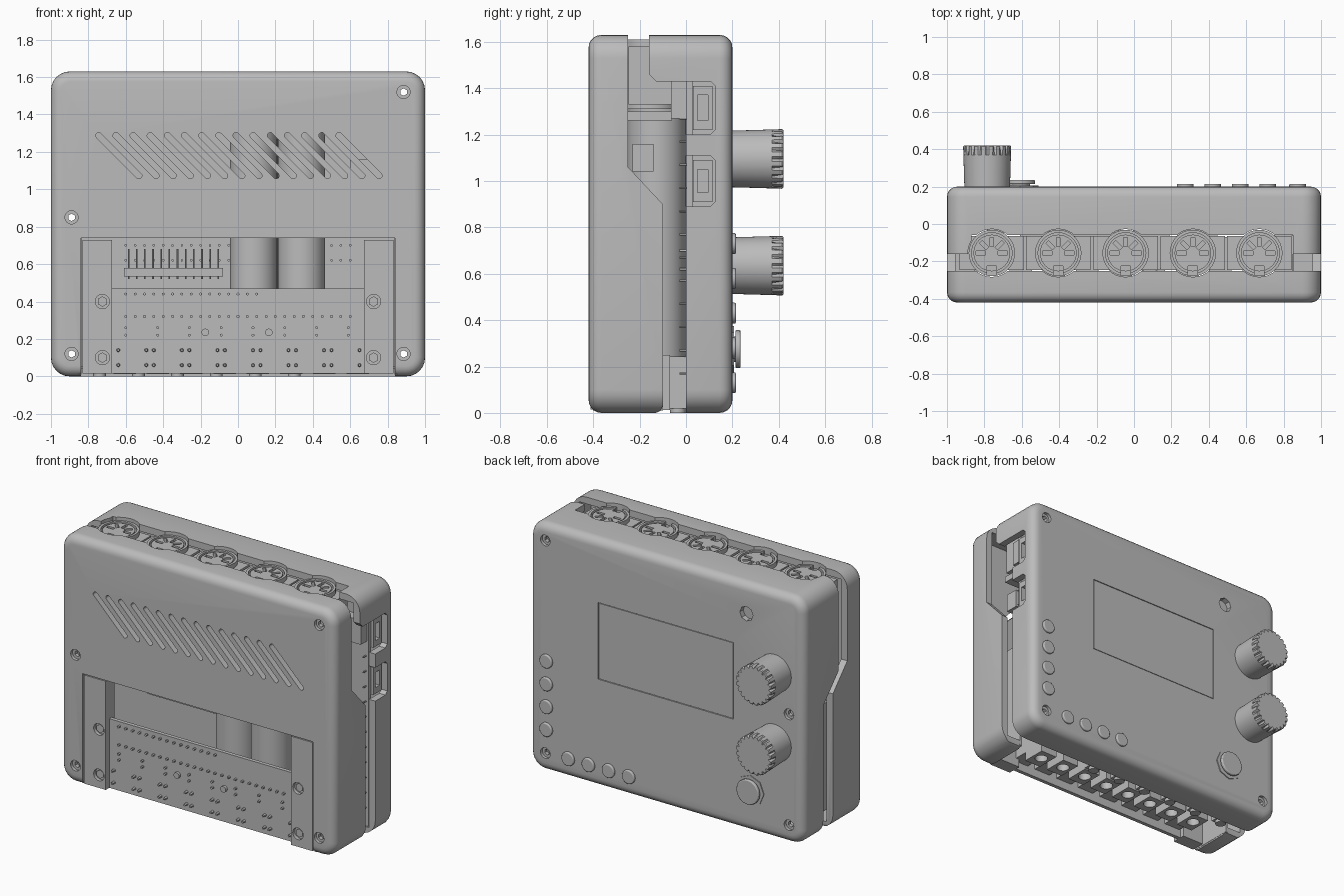
import bpy, bmesh, math
from mathutils import Matrix

cube = bpy.data.objects.get("Cube")
if cube:
    bpy.data.objects.remove(cube, do_unlink=True)

grey = bpy.data.materials.new("plain_grey")
grey.use_nodes = True
COLOR = (0.5, 0.5, 0.5, 1)
grey.diffuse_color = COLOR
grey.node_tree.nodes["Principled BSDF"].inputs["Base Color"].default_value = COLOR


# Shape helpers: each returns a function that adds itself to a bmesh
def box(x0, x1, y0, y1, z0, z1):
    mid = Matrix.Translation(((x0 + x1) / 2, (y0 + y1) / 2, (z0 + z1) / 2))
    size = Matrix.Diagonal((x1 - x0, y1 - y0, z1 - z0, 1))
    return lambda bm: bmesh.ops.create_cube(bm, size=1, matrix=mid @ size)


def cyl(x, y, z, r, h, axis="Y", seg=32, r2=None):
    turn = {"Y": Matrix.Rotation(-math.pi / 2, 4, "X"), "Z": Matrix()}[axis]
    return lambda bm: bmesh.ops.create_cone(
        bm, cap_ends=True, segments=seg, radius1=r, radius2=r if r2 is None else r2,
        depth=h, matrix=Matrix.Translation((x, y, z)) @ turn)


def prism(points, x0, x1):
    def add(bm):
        face = bm.faces.new([bm.verts.new((x0, y, z)) for y, z in points])
        top = bmesh.ops.extrude_face_region(bm, geom=[face])["geom"]
        moved = [v for v in top if isinstance(v, bmesh.types.BMVert)]
        bmesh.ops.translate(bm, verts=moved, vec=(x1 - x0, 0, 0))
    return add


def slot(x, z, length, width, angle):
    m = (Matrix.Translation((x, -0.4, z)) @ Matrix.Rotation(angle, 4, "Y")
         @ Matrix.Diagonal((length, 0.2, width, 1)))

    def add(bm):
        made = bmesh.ops.create_cube(bm, size=1, matrix=m)["verts"]
        ends = {e for v in made for e in v.link_edges
                if abs(e.verts[0].co.y - e.verts[1].co.y) > 0.1}
        bmesh.ops.bevel(bm, geom=list(ends), offset=width * 0.45, segments=3,
                        profile=0.5, affect="EDGES")
    return add


# Radial pin slot in the face of a round socket
def pin_slot(x, y, z, angle):
    m = (Matrix.Translation((x, y, z)) @ Matrix.Rotation(angle, 4, "Z")
         @ Matrix.Translation((0.059, 0, 0)) @ Matrix.Diagonal((0.05, 0.02, 0.08, 1)))
    return lambda bm: bmesh.ops.create_cube(bm, size=1, matrix=m)


def make(name, *shapes, bevel=0):
    bm = bmesh.new()
    for shape in shapes:
        shape(bm)
    bmesh.ops.recalc_face_normals(bm, faces=bm.faces)
    mesh = bpy.data.meshes.new(name)
    bm.to_mesh(mesh)
    bm.free()
    mesh.materials.append(grey)
    ob = bpy.data.objects.new(name, mesh)
    bpy.context.collection.objects.link(ob)
    if bevel:
        mod = ob.modifiers.new("Bevel", "BEVEL")
        mod.width, mod.segments = bevel, 3
    return ob


def boolean(ob, operation, *shapes):
    tool = make("cutter", *shapes)
    mod = ob.modifiers.new("Boolean", "BOOLEAN")
    mod.operation, mod.object, mod.solver = operation, tool, "EXACT"
    bpy.context.view_layer.objects.active = ob
    bpy.ops.object.modifier_apply(modifier=mod.name)
    bpy.data.objects.remove(tool, do_unlink=True)


# Whole rounded case, later trimmed to each shell
def rounded_case(bm):
    box(-1, 1, -0.42, 0.2, 0, 1.63)(bm)
    posts = [e for e in bm.edges if abs(e.verts[0].co.y - e.verts[1].co.y) > 0.1]
    bmesh.ops.bevel(bm, geom=posts, offset=0.1, segments=6, profile=0.5, affect="EDGES")
    rims = [e for e in bm.edges if abs(e.verts[0].co.y - e.verts[1].co.y) < 0.01]
    bmesh.ops.bevel(bm, geom=rims, offset=0.055, segments=5, profile=0.5, affect="EDGES")


SCREWS = [(0.885, 1.52), (0.885, 0.12), (-0.89, 0.85), (-0.89, 0.12)]
JACKS = [-0.76, -0.405, -0.045, 0.315, 0.67]
JACK_Y = -0.155
screw_holes = [cyl(x, -0.1, z, 0.02, 1, seg=6) for x, z in SCREWS]
jack_holes = [cyl(x, JACK_Y, 1.6, 0.128, 0.3, "Z") for x in JACKS]
cavity = box(-0.955, 0.955, -0.375, 0.155, 0.045, 1.585)

# Vented shell
vented_shell = make("vented_shell", rounded_case)
boolean(vented_shell, "DIFFERENCE", cavity)
boolean(vented_shell, "INTERSECT", prism(
    [(-0.5, -0.1), (-0.13, -0.1), (-0.13, 0), (-0.109, 0.009), (-0.1, 0.03),
     (-0.1, 0.9), (-0.25, 1.06), (-0.25, 1.7), (-0.5, 1.7)], -1.1, 1.1))
boolean(vented_shell, "DIFFERENCE", box(-0.84, 0.84, -0.5, 0, -0.1, 0.74))
boolean(vented_shell, "DIFFERENCE",
        *[slot(-0.637 + 0.0917 * i, 1.18, 0.335, 0.032, math.pi / 4) for i in range(15)])
boolean(vented_shell, "DIFFERENCE", *jack_holes)
boolean(vented_shell, "DIFFERENCE", *[cyl(x, -0.42, z, 0.035, 0.04) for x, z in SCREWS])
boolean(vented_shell, "DIFFERENCE", *screw_holes)

# Control panel shell
panel_shell = make("panel_shell", rounded_case)
boolean(panel_shell, "DIFFERENCE", cavity)
boolean(panel_shell, "INTERSECT", prism(
    [(0.3, -0.1), (0, -0.1), (0, 0.86), (-0.16, 1.03), (-0.16, 1.7), (0.3, 1.7)], -1.1, 1.1))
boolean(panel_shell, "DIFFERENCE", box(-0.87, 0.85, -0.3, -0.06, 1.5, 1.7))
boolean(panel_shell, "DIFFERENCE", *jack_holes)
boolean(panel_shell, "DIFFERENCE", prism(
    [(-0.3, 0.7), (0, 0.7), (0, 1.43), (-0.13, 1.43), (-0.16, 1.46), (-0.3, 1.46)], 0.94, 1.1))
boolean(panel_shell, "DIFFERENCE", *[
    prism([(-0.1, z0), (0.105, z0), (0.125, z0 + 0.02), (0.125, z1 - 0.02), (0.105, z1), (-0.1, z1)],
          0.94, 1.1) for z0, z1 in [(0.89, 1.11), (1.2, 1.43)]])
boolean(panel_shell, "DIFFERENCE", box(-0.485, 0.5, 0.188, 0.3, 0.71, 1.215),
        cyl(-0.58, 0.2, 1.43, 0.048, 0.2, seg=8),
        *[cyl(x, 0.2, z, 0.035, 0.04) for x, z in SCREWS])
boolean(panel_shell, "DIFFERENCE", *screw_holes)
make("screen", box(-0.481, 0.496, 0.18, 0.199, 0.714, 1.211))
make("indicator_light", cyl(-0.58, 0.15, 1.43, 0.045, 0.03))


# Fluted knobs, notched around the tip
def knob(bm, x, z, count=20):
    rings = []
    for y, outer, inner in [(0.2, 0.122, 0.122), (0.37, 0.127, 0.127),
                            (0.414, 0.129, 0.113), (0.42, 0.124, 0.108)]:
        ring = []
        for i in range(count * 4):
            r = inner if i % 4 == 0 else outer
            a = math.tau * i / (count * 4)
            ring.append(bm.verts.new((x + r * math.cos(a), y, z + r * math.sin(a))))
        rings.append(ring)
    for low, high in zip(rings, rings[1:]):
        for i in range(len(low)):
            j = (i + 1) % len(low)
            bm.faces.new((low[i], low[j], high[j], high[i]))
    bm.faces.new(rings[0])
    bm.faces.new(rings[-1])


for place, z in [("upper", 1.095), ("lower", 0.635)]:
    make(place + "_knob", lambda bm: knob(bm, -0.785, z))

# Push buttons and round selector
spots = [(0.875, 0.28 + 0.15 * i) for i in range(4)] + [(0.715 - 0.147 * i, 0.13) for i in range(4)]
for i, (x, z) in enumerate(spots):
    make(f"button_{i + 1}", cyl(x, 0.195, z, 0.045, 0.04), bevel=0.006)
make("selector_stem", cyl(-0.61, 0.2, 0.275, 0.055, 0.04))
make("selector_rim", cyl(-0.61, 0.2, 0.275, 0.1, 0.012, seg=8))
make("selector_cap", cyl(-0.61, 0.224, 0.275, 0.082, 0.022, seg=16), bevel=0.006)

# Round sockets along the top
for i, x in enumerate(JACKS):
    socket = make(f"round_socket_{i + 1}", box(x - 0.172, x + 0.172, -0.247, -0.064, 1.33, 1.58))
    boolean(socket, "UNION", cyl(x, JACK_Y, 1.46, 0.124, 0.3, "Z"))
    boolean(socket, "DIFFERENCE", cyl(x, JACK_Y, 1.61, 0.108, 0.08, "Z"))
    boolean(socket, "DIFFERENCE", box(x - 0.025, x + 0.025, -0.29, -0.25, 1.55, 1.7))
    plug = make(f"socket_insert_{i + 1}", cyl(x, JACK_Y, 1.555, 0.098, 0.1, "Z"))
    boolean(plug, "DIFFERENCE", *[pin_slot(x, JACK_Y, 1.61, math.pi * k / 4) for k in range(5)])
    boolean(plug, "DIFFERENCE", box(x - 0.025, x + 0.025, -0.28, -0.225, 1.57, 1.7))

# Main circuit board and its solder points
main_board = make("main_board", box(-0.95, 0.95, 0.002, 0.027, 0.05, 1.57))
boolean(main_board, "DIFFERENCE", *screw_holes)
make("main_board_pins",
     *[cyl(x, -0.012, 0.17 + 0.1 * i, 0.005, 0.03, seg=6) for x in (-0.93, 0.93) for i in range(12)],
     *[cyl(-0.6 + 0.05 * i, -0.012, z, 0.007, 0.03, seg=6) for i in range(25) for z in (0.62, 0.7)])

# Jack board with mounting arms, solder points and screws
make("jack_board", box(-0.68, 0.68, -0.375, -0.35, 0.015, 0.47))
for side, s in [("left", 1), ("right", -1)]:
    arm = make(side + "_arm", box(*sorted((s * 0.675, s * 0.832)), -0.412, -0.32, 0.015, 0.73))
    boolean(arm, "DIFFERENCE", *[cyl(s * 0.725, -0.41, z, 0.038, 0.04) for z in (0.1, 0.4)])
    make(side + "_arm_screws", *[cyl(s * 0.725, -0.39, z, 0.028, 0.02, seg=6) for z in (0.1, 0.4)])
    make(side + "_pocket_wall", box(*sorted((s * 0.838, s * 0.852)), -0.4, -0.1, 0.01, 0.75))
make("jack_board_pins",
     *[cyl(-0.66 + 0.19 * i + d, -0.385, z, 0.007, 0.03, seg=6, r2=0.011)
       for i in range(8) for d in (-0.02, 0.02) for z in (0.06, 0.14)
       if abs(-0.66 + 0.19 * i + d) < 0.67],
     *[cyl(-0.6 + 0.05 * i, -0.382, 0.32, 0.008, 0.02, seg=6) for i in range(25)],
     *[cyl(-0.6 + 0.05 * i, -0.382, 0.44, 0.008, 0.02, seg=6) for i in range(15)],
     *[cyl(-0.6 + 0.17 * i, -0.382, z, 0.008, 0.02, seg=6) for i in range(8) for z in (0.22, 0.26)],
     cyl(-0.175, -0.382, 0.235, 0.02, 0.02), cyl(0.165, -0.382, 0.235, 0.02, 0.02))

# Small jacks facing down, and studs along the seam
for i in range(8):
    x = 0.64 - 0.178 * i
    jack = make(f"small_jack_{i + 1}", prism(
        [(-0.35, 0.07), (-0.23, 0.07), (-0.23, 0.012), (-0.07, 0.012), (-0.07, 0.25), (-0.35, 0.25)],
        x - 0.06, x + 0.06))
    boolean(jack, "DIFFERENCE", cyl(x, -0.145, 0, 0.04, 0.2, "Z", 20))
for i in range(6):
    x = -0.74 + 0.208 * i
    make(f"bottom_stud_{i + 1}", cyl(x, -0.035, 0.03, 0.034, 0.06, "Z", 12),
         box(x - 0.045, x + 0.045, -0.068, 0.002, 0.02, 0.25))

# Batteries, pin header and side ports
make("batteries", *[cyl(x, -0.128, 0.777, 0.127, 1.07, "Z") for x in (0.083, 0.339)])
make("pin_header", box(-0.61, -0.08, -0.07, 0.002, 0.535, 0.58),
     *[cyl(-0.585 + 0.0436 * i, -0.04, 0.6, 0.005, 0.16, "Z", 6) for i in range(12)])
for place, z0, z1 in [("lower", 0.91, 1.09), ("upper", 1.22, 1.41)]:
    port = make(place + "_side_port", box(0.78, 0.965, 0.03, 0.115, z0, z1))
    boolean(port, "DIFFERENCE", box(0.9, 1.1, 0.05, 0.095, z0 + 0.04, z1 - 0.04))
make("side_connector", box(0.75, 0.94, -0.065, 0.002, 1.27, 1.43))
make("inner_module", box(0.6, 0.85, -0.23, -0.14, 1.04, 1.16),
     box(0.65, 0.85, -0.25, -0.06, 1.26, 1.3))

# Smooth shading with crisp edges
for ob in bpy.context.view_layer.objects:
    ob.select_set(ob.type == "MESH")
bpy.ops.object.shade_smooth_by_angle(angle=math.radians(35))
